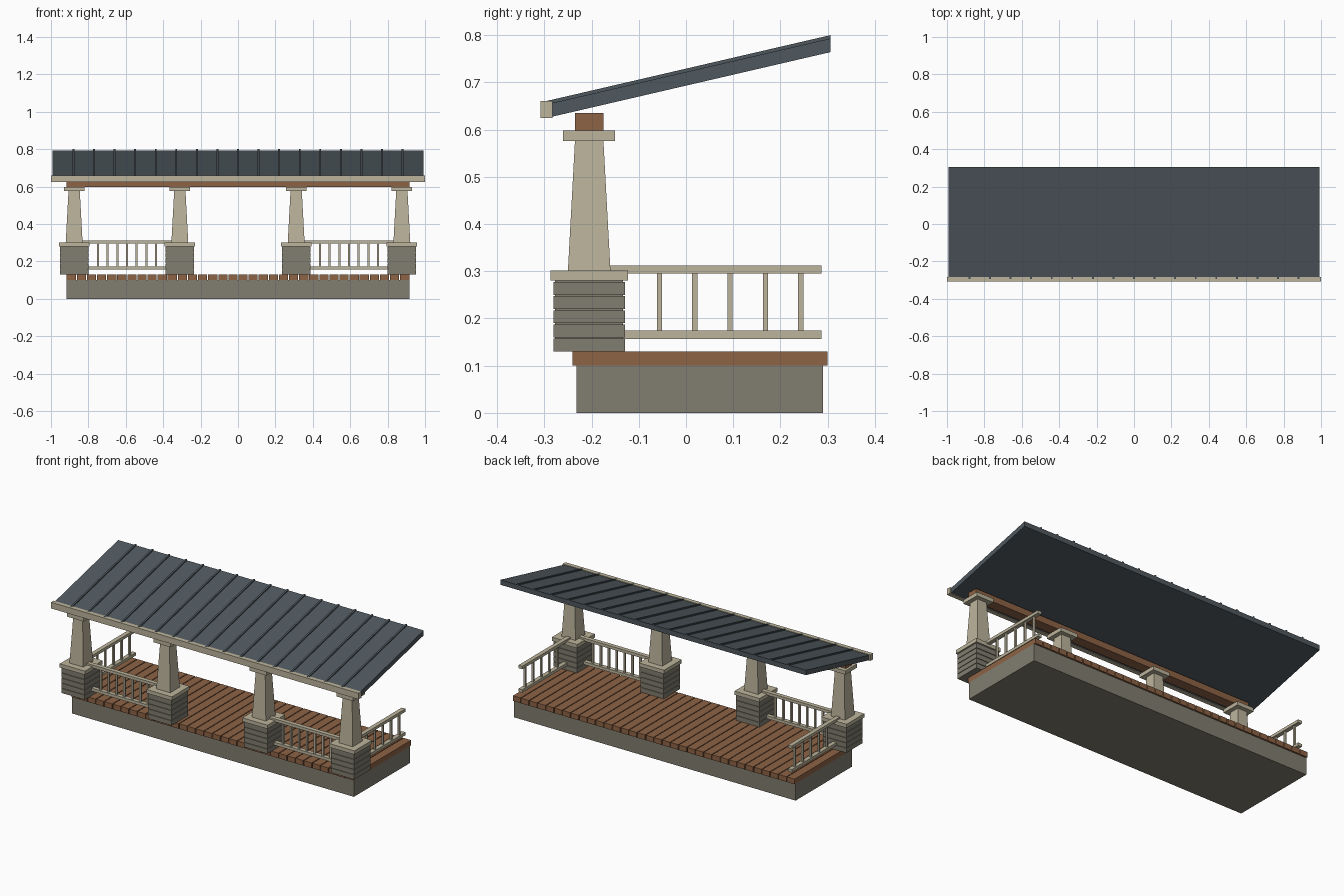
import bpy
import bmesh
from mathutils import Vector

cube = bpy.data.objects.get("Cube")
if cube:
    bpy.data.objects.remove(cube, do_unlink=True)


def material(name, rgb):
    m = bpy.data.materials.new(name)
    m.use_nodes = True
    m.diffuse_color = (*rgb, 1)
    bsdf = next(n for n in m.node_tree.nodes if n.type == "BSDF_PRINCIPLED")
    bsdf.inputs["Base Color"].default_value = (*rgb, 1)
    bsdf.inputs["Roughness"].default_value = 0.8
    return m


STONE = material("grey stone", (0.22, 0.205, 0.16))
CREAM = material("cream paint", (0.50, 0.455, 0.33))
WOOD = material("brown wood", (0.27, 0.125, 0.06))
METAL = material("slate metal", (0.078, 0.098, 0.112))


def add_box(bm, lo, hi, taper=1.0, slope=0.0):
    """Box between two corners; taper scales its top, slope lifts z along y."""
    lo, hi = Vector(lo), Vector(hi)
    mid, size = (lo + hi) / 2, hi - lo
    for v in bmesh.ops.create_cube(bm, size=1)["verts"]:
        k = taper if v.co.z > 0 else 1
        v.co = mid + Vector((v.co.x * size.x * k, v.co.y * size.y * k, v.co.z * size.z))
        v.co.z += slope * v.co.y


def part(name, mat, boxes):
    """One object from a list of (low corner, high corner, options)."""
    bm = bmesh.new()
    for lo, hi, *opt in boxes:
        add_box(bm, lo, hi, **(opt[0] if opt else {}))
    me = bpy.data.meshes.new(name)
    bm.to_mesh(me)
    bm.free()
    me.materials.append(mat)
    ob = bpy.data.objects.new(name, me)
    bpy.context.collection.objects.link(ob)
    return ob


def square(x, y, half, z0, z1, **opt):
    return ((x - half, y - half, z0), (x + half, y + half, z1), opt)


HALF = 0.916      # half length of the deck
ROW = -0.205      # y of the column row
OUTER, INNER = 0.876, 0.311

# Foundation and deck planks
part("foundation", STONE, [((-HALF, -0.232, 0), (HALF, 0.29, 0.1))])
planks, gap = 34, 0.005
pitch = (2 * HALF + gap) / planks
part("deck_planks", WOOD, [
    ((-HALF + i * pitch, -0.24, 0.1), (-HALF + (i + 1) * pitch - gap, 0.3, 0.13))
    for i in range(planks)])

# Stone piers with tapered columns
for i, x in enumerate((-OUTER, -INNER, INNER, OUTER), 1):
    courses, step = 5, 0.03
    stones = [square(x, ROW, 0.072, 0.13, 0.28)]
    for c in range(courses):
        z = 0.13 + c * step
        stones.append(square(x, ROW, 0.076, z, z + step - 0.003))
    part(f"stone_pier_{i}", STONE, stones)
    part(f"pier_cap_{i}", CREAM, [square(x, ROW, 0.082, 0.28, 0.302)])
    part(f"column_{i}", CREAM, [
        square(x, ROW, 0.045, 0.302, 0.576, taper=0.67),
        square(x, ROW, 0.055, 0.576, 0.598)])

# Beam on the columns
part("beam", WOOD, [((-HALF, ROW - 0.03, 0.598), (HALF, ROW + 0.03, 0.635))])

# Railings
TOP, LOW = (0.295, 0.312), (0.157, 0.174)
BAR, RAIL = 0.0055, 0.0125
for side, s in (("right", -1), ("left", 1)):
    x0, x1 = sorted((s * INNER, s * OUTER))
    part(f"{side}_front_rails", CREAM, [
        ((x0, ROW - RAIL, a), (x1, ROW + RAIL, b)) for a, b in (TOP, LOW)])
    clear = x1 - x0 - 0.152
    part(f"{side}_front_balusters", CREAM, [
        square(x0 + 0.076 + clear * i / 8, ROW, BAR, LOW[1], TOP[0])
        for i in range(1, 8)])
    x = s * OUTER
    part(f"{side}_end_rails", CREAM, [
        ((x - RAIL, ROW, a), (x + RAIL, 0.287, b)) for a, b in (TOP, LOW)])
    part(f"{side}_end_balusters", CREAM, [
        square(x, -0.056 + 0.0747 * i, BAR, LOW[1], TOP[0]) for i in range(5)])

# Sloping roof with standing seams and front fascia
SLOPE = 0.232
tilt = {"slope": SLOPE}
part("roof_panel", METAL, [((-0.993, -0.288, 0.693), (0.993, 0.306, 0.722), tilt)])
part("roof_seams", METAL, [
    ((x - 0.005, -0.295, 0.72), (x + 0.005, 0.306, 0.729), tilt)
    for x in (0.11 * i for i in range(-8, 9))])
part("fascia", CREAM, [((-1, -0.308, 0.624), (1, -0.283, 0.66))])
